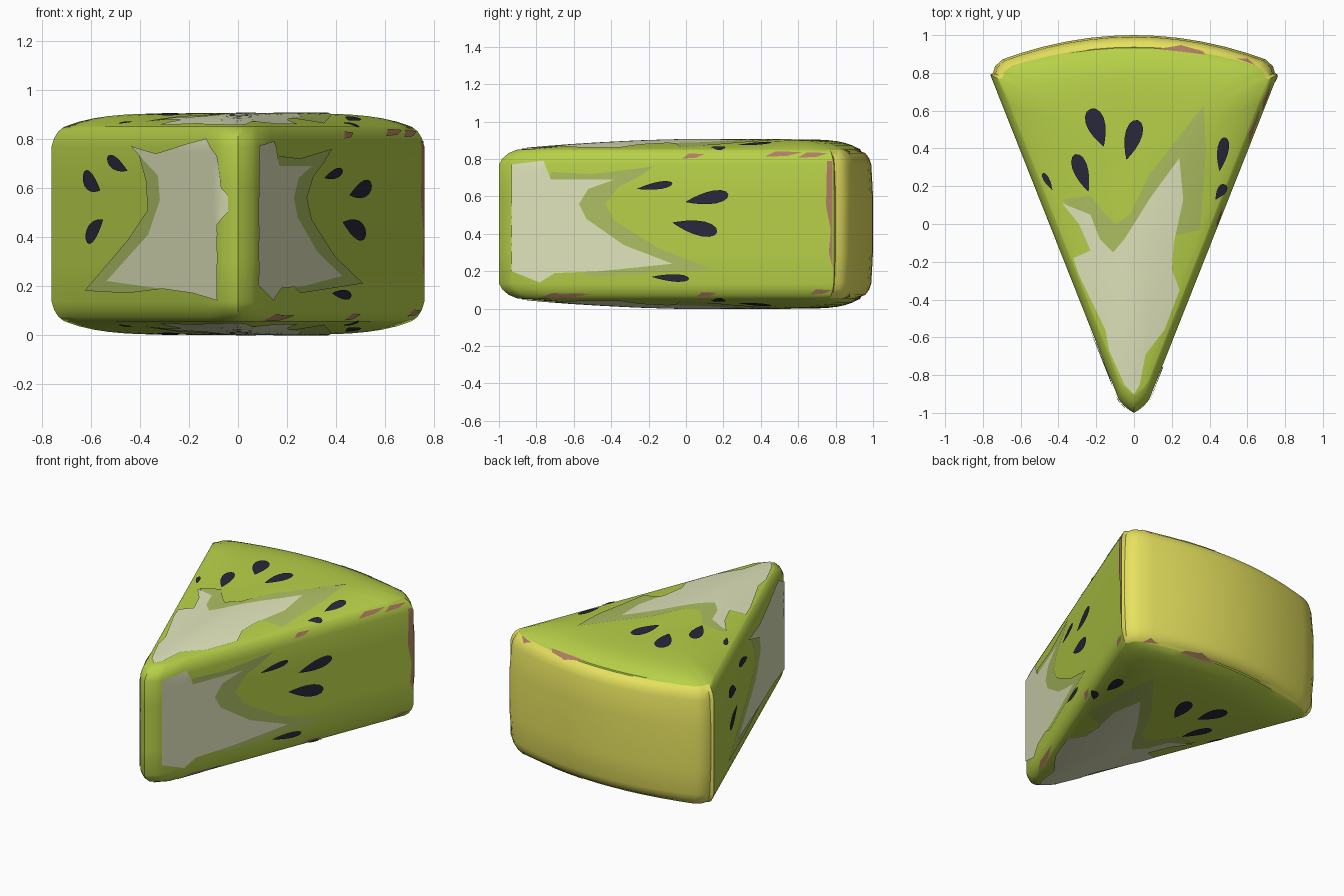
import bpy, bmesh, math
from mathutils import Vector
from mathutils.bvhtree import BVHTree

if "Cube" in bpy.data.objects:
    bpy.data.objects.remove(bpy.data.objects["Cube"], do_unlink=True)


def material(name, red, green, blue):
    def linear(value):
        return (value / 255) ** 2.2
    color = (linear(red), linear(green), linear(blue), 1)
    mat = bpy.data.materials.new(name)
    mat.use_nodes = True
    mat.diffuse_color = color
    shader = mat.node_tree.nodes["Principled BSDF"]
    shader.inputs["Base Color"].default_value = color
    shader.inputs["Roughness"].default_value = 0.7
    return mat


flesh = material("flesh_green", 182, 208, 74)
pale = material("pale_core", 225, 229, 187)
halo = material("halo_green", 172, 190, 98)
skin = material("yellow_skin", 236, 231, 98)
seed_black = material("seed_black", 46, 44, 62)
brown = material("brown_rim", 175, 125, 98)

HEIGHT = 0.905
CENTER = Vector((0, 0.43))


def finish(bm, name, mats):
    mesh = bpy.data.meshes.new(name)
    bm.to_mesh(mesh)
    bm.free()
    for mat in mats:
        mesh.materials.append(mat)
    obj = bpy.data.objects.new(name, mesh)
    bpy.context.collection.objects.link(obj)
    bpy.ops.object.select_all(action="DESELECT")
    obj.select_set(True)
    bpy.context.view_layer.objects.active = obj
    bpy.ops.object.shade_smooth_by_angle(angle=math.radians(40))


def side_x(y):
    """Half width of the wedge at a given depth."""
    return 0.08 + (y + 0.93) * 0.396


# Plan outline of the wedge: rounded tip, straight side, corner, curved back
half = [(0.025, -0.985), (0.055, -0.96)]
for i in range(13):
    y = -0.93 + 1.72 * i / 12
    half.append((side_x(y), y))
first_skin = len(half) + 1
half += [(0.746, 0.8), (0.736, 0.835), (0.695, 0.872)]
for i in range(5):
    x = 0.6 * (1 - i / 5)
    half.append((x, 1 - 0.265 * x * x))
outline = [(0, -1)] + half + [(0, 1)] + [(-x, y) for x, y in reversed(half)]
count = len(outline)
is_skin = [first_skin <= i <= count - first_skin for i in range(count)]


def ring(inset, z, dome=1.0, lip=0.0, pull=0.0):
    """One level of the wedge; the skin rounds off most at the middle of the back."""
    points = []
    for (x, y), on_skin in zip(outline, is_skin):
        bulge = 1 - (x / 0.75) ** 2 if on_skin else 0
        scale = (1 - inset * (1 + 0.7 * bulge) - pull * on_skin) * dome
        flat = CENTER + (Vector((x, y)) - CENTER) * scale
        # The dome falls gently to the tip and stays high towards the back
        rise = 0.055 * (1 - dome ** (2.4 + 3.6 * max(0, y)))
        points.append(Vector((flat.x, flat.y, z + rise - lip * bulge)))
    return points


# Upper half levels, from the straight wall over the fillet to the dome
levels = [ring(0, 0.6), ring(0, 0.77, pull=0.016), ring(0.013, 0.803, pull=0.014),
          ring(0.036, 0.831, pull=0.01), ring(0.066, 0.849, lip=0.008)]
fillet = len(levels)
for i in range(12):
    levels.append(ring(0.069, 0.85, dome=1 - i / 12))
lower = [[Vector((p.x, p.y, HEIGHT - p.z)) for p in level]
         for level in reversed(levels)]
stack = lower + levels
middle = len(lower)

bm = bmesh.new()
rows = [[bm.verts.new(p) for p in level] for level in stack]
for r in range(len(rows) - 1):
    wall = middle - fillet <= r < middle + fillet - 1
    for j in range(count):
        k = (j + 1) % count
        face = bm.faces.new((rows[r][j], rows[r][k], rows[r + 1][k], rows[r + 1][j]))
        face.material_index = int(wall and (is_skin[j] or is_skin[k]))
for row, z in ((rows[0], 0), (rows[-1], HEIGHT)):
    apex = bm.verts.new((CENTER.x, CENTER.y, z))
    for j in range(count):
        bm.faces.new((row[j], row[(j + 1) % count], apex))
bmesh.ops.recalc_face_normals(bm, faces=bm.faces)
surface = BVHTree.FromBMesh(bm)
finish(bm, "fruit_wedge", [flesh, skin])

TOP, BOTTOM = Vector((0, 0, 1)), Vector((0, 0, -1))
LEFT, RIGHT = Vector((1, 0, 0)), Vector((-1, 0, 0))


def plate(name, points, direction, mat, lift):
    """Lay a thin flat-coloured patch onto the wedge surface."""
    bm = bmesh.new()
    if direction.z:
        verts = [bm.verts.new((u, v, 0)) for u, v in points]
    else:
        verts = [bm.verts.new((0, u, v)) for u, v in points]
    bm.faces.new(verts)
    bm.normal_update()
    bmesh.ops.triangulate(bm, faces=bm.faces[:], ngon_method="EAR_CLIP")
    for _ in range(6):
        long_edges = [e for e in bm.edges if e.calc_length() > 0.05]
        if not long_edges:
            break
        bmesh.ops.subdivide_edges(bm, edges=long_edges, cuts=1)
        bm.normal_update()
        bmesh.ops.triangulate(bm, faces=bm.faces[:])
    for v in bm.verts:
        hit, normal, _, _ = surface.ray_cast(v.co + direction * 2, -direction)
        if hit:
            v.co = hit + normal * lift
    bm.normal_update()
    if sum(f.normal.dot(direction) for f in bm.faces) < 0:
        bmesh.ops.reverse_faces(bm, faces=bm.faces[:])
    finish(bm, name, [mat])


def seed(name, tip, end, width, direction):
    """Teardrop patch from its pointed tip to its round end."""
    tip, end = Vector(tip), Vector(end)
    axis = end - tip
    across = Vector((-axis.y, axis.x)).normalized()
    points = []
    for i in range(16):
        a = math.tau * i / 16
        side = math.sin(a) * abs(math.sin(a / 2)) * width * 0.65
        points.append(tip + axis * (1 - math.cos(a)) / 2 + across * side)
    plate(name, points, direction, seed_black, 0.008)


# Pale core with its halo, on the top and the bottom
core = [(-.38, .11), (-.23, .05), (-.18, -.08), (-.11, -.15), (-.05, -.08),
        (.08, .13), (.24, .35), (.26, .13), (.21, -.1), (.2, -.24), (.24, -.35),
        (.16, -.56), (.06, -.69), (.03, -.85), (0, -.9), (-.05, -.85),
        (-.13, -.67), (-.15, -.56), (-.29, -.27), (-.32, -.18), (-.23, -.14),
        (-.29, 0)]
core_halo = [(-.38, .13), (-.23, .15), (-.15, .05), (-.1, 0), (-.02, .05),
             (.08, .26), (.37, .63), (.38, .39), (.35, -.03), (.22, -.06),
             (.1, -.3), (-.15, -.3), (-.24, 0)]
flat_seeds = [((-.16, .41), (-.23, .61), .1), ((-.04, .34), (.02, .55), .09),
              ((-.24, .17), (-.31, .37), .08), ((-.43, .18), (-.48, .27), .03),
              ((.45, .28), (.48, .46), .06), ((.43, .13), (.48, .21), .045)]
for label, direction in (("top", TOP), ("bottom", BOTTOM)):
    plate(label + "_halo", core_halo, direction, halo, 0.004)
    plate(label + "_core", core, direction, pale, 0.006)
    for i, (tip, end, width) in enumerate(flat_seeds):
        seed(f"{label}_seed_{i}", tip, end, width, direction)

# Left cut side, as depth and height
plate("left_halo", [(-.72, .73), (-.5, .72), (-.17, .76), (-.26, .7), (-.36, .65),
                    (-.43, .56), (-.38, .47), (-.14, .32), (.15, .21), (-.5, .17),
                    (-.8, .3)], LEFT, halo, 0.004)
plate("left_core", [(-.93, .77), (-.76, .79), (-.72, .69), (-.38, .69), (-.52, .64),
                    (-.57, .56), (-.53, .48), (-.33, .34), (-.07, .24), (-.46, .2),
                    (-.7, .19), (-.78, .14), (-.93, .2)], LEFT, pale, 0.006)
left_seeds = [((-.26, .64), (-.07, .67), .04), ((0, .57), (.23, .61), .07),
              ((-.07, .46), (.17, .41), .08), ((-.18, .17), (.02, .16), .04)]

# Right cut side
plate("right_halo", [(-.2, .75), (-.1, .76), (-.19, .63), (-.21, .51), (-.01, .39),
                     (.44, .18), (0, .17), (-.6, .2), (-.6, .7)], RIGHT, halo, 0.004)
plate("right_core", [(-.04, .77), (-.3, .74), (-.62, .78), (-.8, .8), (-.93, .73),
                     (-.95, .6), (-.975, .57), (-.975, .5), (-.93, .45),
                     (-.93, .14), (-.68, .17), (.21, .22), (-.22, .41), (-.34, .55),
                     (-.32, .65)], RIGHT, pale, 0.006)
right_seeds = [((-.01, .67), (.2, .72), .055), ((.27, .59), (.45, .65), .08),
               ((.24, .47), (.42, .39), .08)]
for label, direction, group in (("left", LEFT, left_seeds), ("right", RIGHT, right_seeds)):
    for i, (tip, end, width) in enumerate(group):
        seed(f"{label}_seed_{i}", tip, end, width, direction)

# Ragged brown traces where the skin meets the flesh and along the edges
plate("left_skin_trace", [(.755, .79), (.785, .79), (.785, .22), (.765, .3),
                          (.775, .42), (.75, .55)], LEFT, brown, 0.003)
for i, (y, z, length) in enumerate([(-.02, .815, .12), (.42, .825, .2), (.6, .82, .16),
                                    (-.8, .07, .3), (.05, .075, .12), (.66, .09, .12)]):
    plate(f"left_edge_trace_{i}", [(y, z - .014), (y + length * .6, z - .01),
                                   (y + length, z + .01), (y + length * .3, z + .014)],
          LEFT, brown, 0.003)
for label, direction in (("top", TOP), ("bottom", BOTTOM)):
    plate(label + "_back_trace", [(.12, .925), (.26, .91), (.38, .895), (.36, .915),
                                  (.25, .945)], direction, brown, 0.003)
    plate(label + "_corner_trace", [(.54, .875), (.64, .84), (.6, .875)],
          direction, brown, 0.003)
